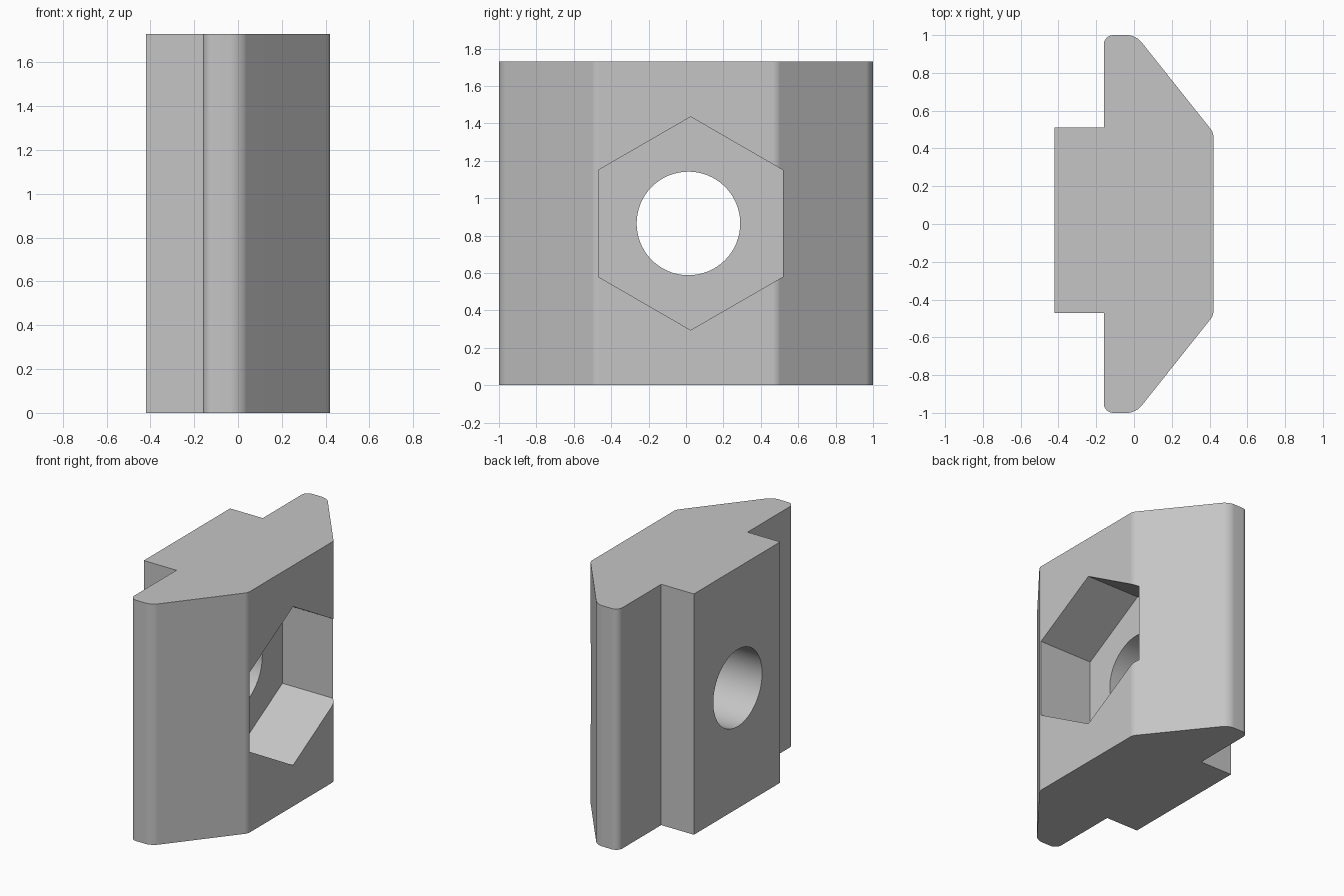
import bpy, bmesh, math
from mathutils import Matrix

if "Cube" in bpy.data.objects:
    bpy.data.objects.remove(bpy.data.objects["Cube"], do_unlink=True)

HEIGHT = 1.73
MID = HEIGHT / 2

metal = bpy.data.materials.new("plain grey metal")
metal.use_nodes = True
GREY = (0.56, 0.56, 0.56, 1)
metal.diffuse_color = GREY
metal.node_tree.nodes["Principled BSDF"].inputs["Base Color"].default_value = GREY


def add_object(name, bm):
    bmesh.ops.recalc_face_normals(bm, faces=bm.faces)
    mesh = bpy.data.meshes.new(name)
    bm.to_mesh(mesh)
    bm.free()
    mesh.materials.append(metal)
    obj = bpy.data.objects.new(name, mesh)
    bpy.context.collection.objects.link(obj)
    return obj


def make_body():
    # Cross-section: (x, y, corner rounding)
    profile = [
        (-0.42, -0.47, 0), (-0.16, -0.47, 0), (-0.16, -1, 0.05),
        (0.01, -1, 0.045), (0.42, -0.485, 0.02), (0.42, 0.485, 0.02),
        (0.01, 1, 0.045), (-0.16, 1, 0.05), (-0.16, 0.51, 0), (-0.42, 0.51, 0),
    ]
    bm = bmesh.new()
    base = bm.faces.new([bm.verts.new((x, y, 0)) for x, y, r in profile])
    ext = bmesh.ops.extrude_face_region(bm, geom=[base])
    top = [v for v in ext["geom"] if isinstance(v, bmesh.types.BMVert)]
    bmesh.ops.translate(bm, verts=top, vec=(0, 0, HEIGHT))
    # Round the chosen upright edges
    for x, y, r in profile:
        if r:
            edge = [e for e in bm.edges if all(
                math.hypot(v.co.x - x, v.co.y - y) < 0.001 for v in e.verts)]
            bmesh.ops.bevel(bm, geom=edge, offset=r, segments=6,
                            profile=0.5, affect='EDGES', clamp_overlap=False)
    return add_object("nut_body", bm)


def make_cutter(name, sides, radius, x0, x1, y):
    # Prism lying along x, with a corner pointing up
    bm = bmesh.new()
    place = (Matrix.Translation(((x0 + x1) / 2, y, MID))
             @ Matrix.Rotation(math.pi / 2, 4, 'Y'))
    bmesh.ops.create_cone(bm, cap_ends=True, segments=sides, radius1=radius,
                          radius2=radius, depth=x1 - x0, matrix=place)
    if sides == 6:
        highest = max(v.co.z for v in bm.verts)
        if highest < MID + radius * 0.95:
            bmesh.ops.rotate(bm, verts=bm.verts, cent=(0, y, MID),
                             matrix=Matrix.Rotation(math.pi / 6, 3, 'X'))
    obj = add_object(name, bm)
    obj.hide_render = True
    return obj


body = make_body()
cutters = [
    make_cutter("hex_pocket_cutter", 6, 0.57, -0.01, 0.8, 0.025),
    make_cutter("bolt_hole_cutter", 64, 0.277, -0.8, 0.8, 0.013),
]

bpy.ops.object.select_all(action='DESELECT')
body.select_set(True)
bpy.context.view_layer.objects.active = body
for cutter in cutters:
    cut = body.modifiers.new(cutter.name, 'BOOLEAN')
    cut.operation = 'DIFFERENCE'
    cut.solver = 'EXACT'
    cut.object = cutter
    bpy.ops.object.modifier_apply(modifier=cut.name)
    bpy.data.objects.remove(cutter, do_unlink=True)

# Smooth the rounded corners and the bore, keep flats crisp
bpy.ops.object.shade_smooth_by_angle(angle=math.radians(25))
weighted = body.modifiers.new("flat faces", 'WEIGHTED_NORMAL')
weighted.keep_sharp = True
